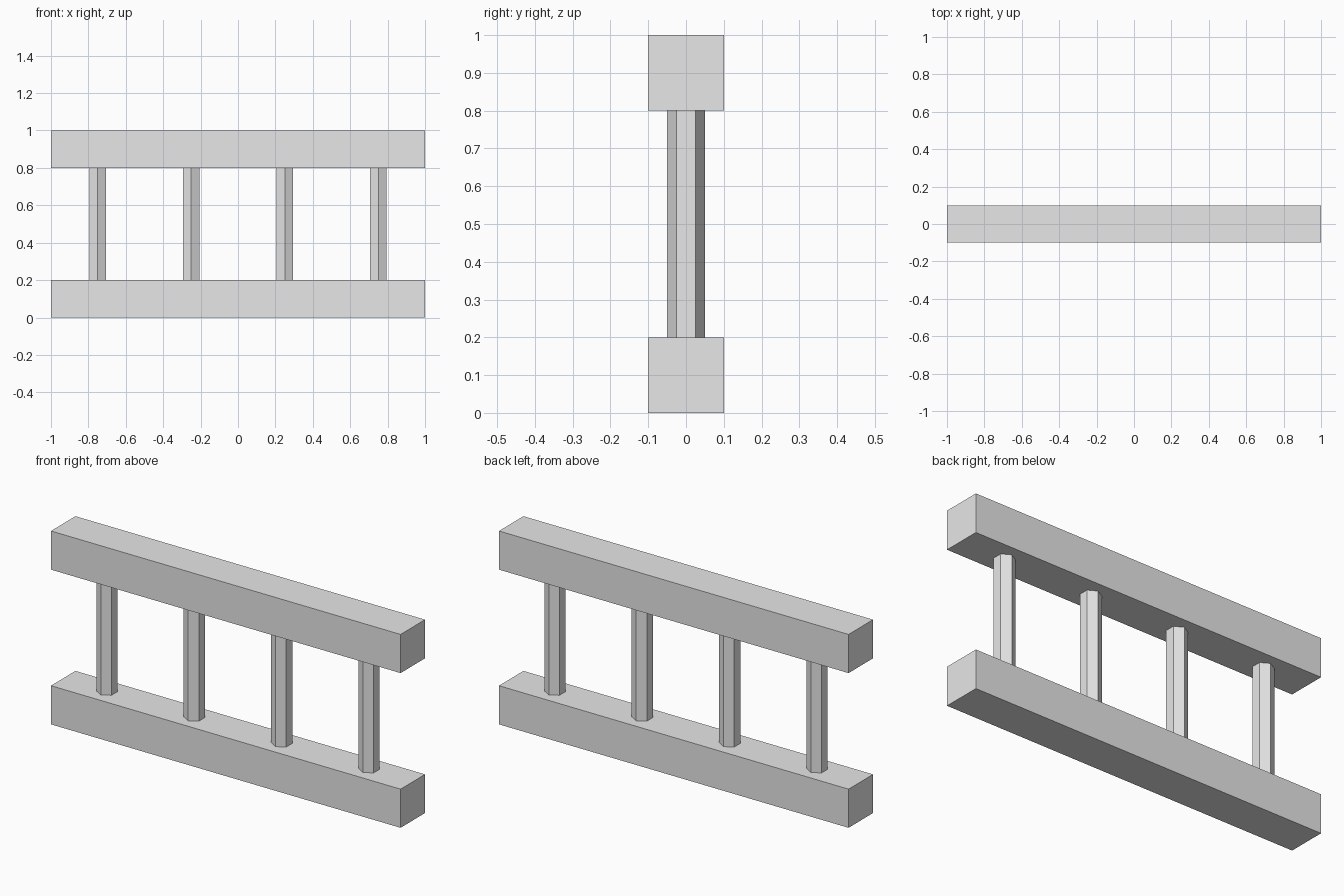
import bpy
import bmesh
from mathutils import Matrix

cube = bpy.data.objects.get("Cube")
if cube:
    bpy.data.objects.remove(cube, do_unlink=True)

# Single plain colour
grey = bpy.data.materials.new("light_grey")
grey.use_nodes = True
colour = (0.8, 0.8, 0.8, 1)
grey.diffuse_color = colour
grey.node_tree.nodes["Principled BSDF"].inputs["Base Color"].default_value = colour

RAIL = 0.2
HEIGHT = 1.0


def add_part(name, bm, location):
    mesh = bpy.data.meshes.new(name)
    bm.to_mesh(mesh)
    bm.free()
    mesh.materials.append(grey)
    obj = bpy.data.objects.new(name, mesh)
    obj.location = location
    bpy.context.collection.objects.link(obj)


# Long square rails
for name, z in (("bottom_rail", RAIL / 2), ("top_rail", HEIGHT - RAIL / 2)):
    bm = bmesh.new()
    bmesh.ops.create_cube(bm, size=1, matrix=Matrix.Diagonal((2, RAIL, RAIL, 1)))
    add_part(name, bm, (0, 0, z))

# Hexagonal posts, with a corner towards the front and back
for i in range(4):
    bm = bmesh.new()
    bmesh.ops.create_cone(bm, cap_ends=True, segments=6, radius1=0.05,
                          radius2=0.05, depth=HEIGHT - 2 * RAIL)
    add_part(f"post_{i + 1}", bm, (-0.75 + 0.5 * i, 0, HEIGHT / 2))
